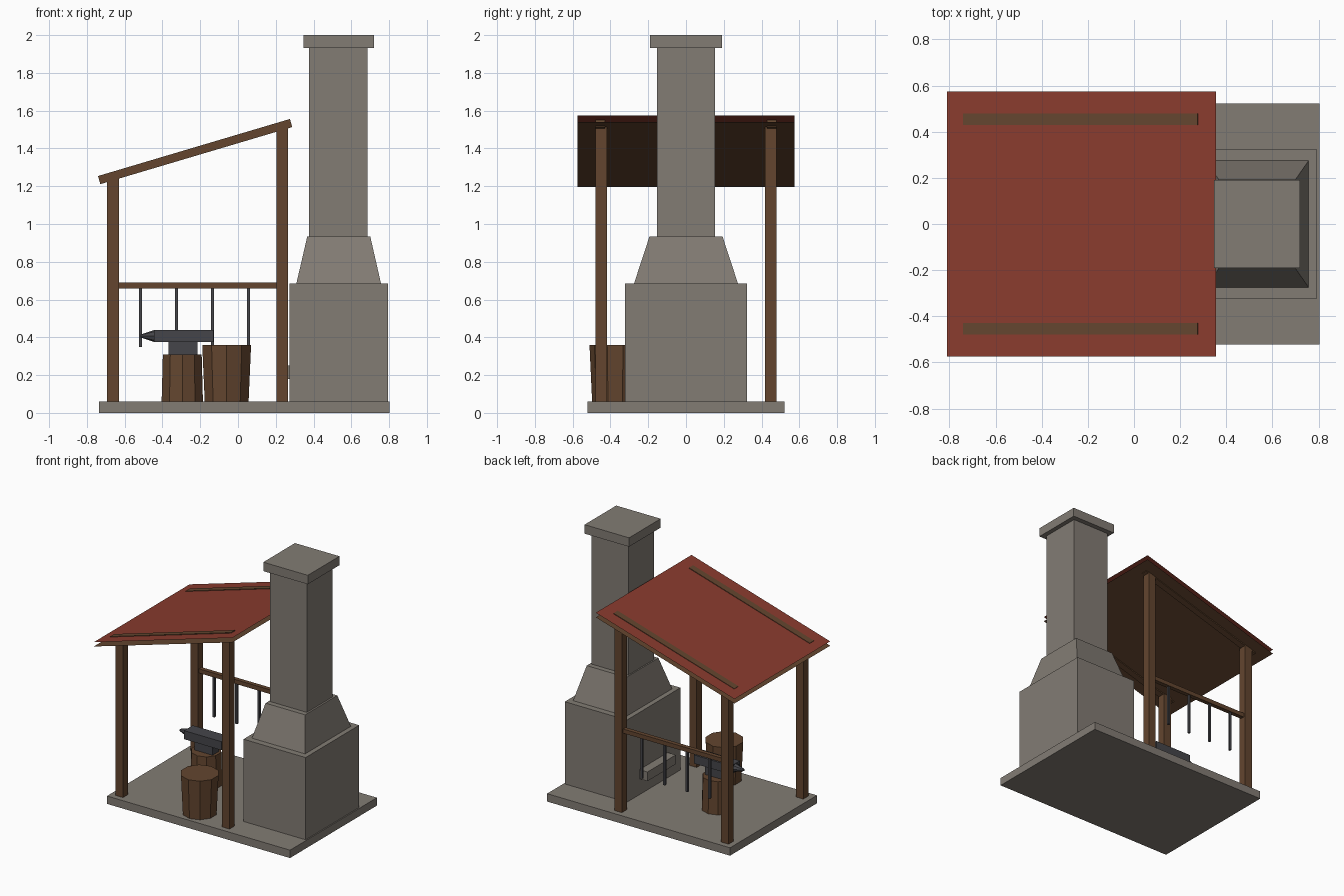
import bpy, bmesh, math
from mathutils import Matrix

if "Cube" in bpy.data.objects:
    bpy.data.objects.remove(bpy.data.objects["Cube"])


def material(name, rgb):
    m = bpy.data.materials.new(name)
    m.diffuse_color = (*rgb, 1)
    m.use_nodes = True
    m.node_tree.nodes["Principled BSDF"].inputs["Base Color"].default_value = m.diffuse_color
    return m


STONE = material("grey stone", (0.225, 0.202, 0.175))
WOOD = material("brown wood", (0.125, 0.060, 0.028))
RED = material("red roofing", (0.250, 0.044, 0.027))
IRON = material("dark iron", (0.060, 0.060, 0.068))


def finish(name, bm, mat):
    bmesh.ops.recalc_face_normals(bm, faces=bm.faces)
    me = bpy.data.meshes.new(name)
    bm.to_mesh(me)
    bm.free()
    me.materials.append(mat)
    ob = bpy.data.objects.new(name, me)
    bpy.context.collection.objects.link(ob)
    return ob


def frustum(name, lo, hi, z0, z1, mat):
    """Four-sided solid; lo and hi are (x0, x1, y0, y1) at heights z0 and z1."""
    bm = bmesh.new()
    rings = []
    for (x0, x1, y0, y1), z in ((lo, z0), (hi, z1)):
        rings.append([bm.verts.new(p) for p in
                      ((x0, y0, z), (x1, y0, z), (x1, y1, z), (x0, y1, z))])
    a, b = rings
    bm.faces.new(a)
    bm.faces.new(b)
    for i in range(4):
        j = (i + 1) % 4
        bm.faces.new((a[i], a[j], b[j], b[i]))
    return finish(name, bm, mat)


def box(name, x0, x1, y0, y1, z0, z1, mat):
    return frustum(name, (x0, x1, y0, y1), (x0, x1, y0, y1), z0, z1, mat)


def prism(name, profile, y0, y1, mat):
    """Extrude an (x, z) profile along y."""
    bm = bmesh.new()
    f = bm.faces.new([bm.verts.new((x, y0, z)) for x, z in profile])
    ext = bmesh.ops.extrude_face_region(bm, geom=[f])["geom"]
    bmesh.ops.translate(bm, vec=(0, y1 - y0, 0),
                        verts=[v for v in ext if isinstance(v, bmesh.types.BMVert)])
    return finish(name, bm, mat)


def drum(name, centre, r0, r1, depth, sides, mat, rot=Matrix()):
    bm = bmesh.new()
    bmesh.ops.create_cone(bm, cap_ends=True, segments=sides, radius1=r0, radius2=r1,
                          depth=depth, matrix=Matrix.Translation(centre) @ rot)
    return finish(name, bm, mat)


def sheet(name, z_low, z_high, facing, mat):
    """Thin sloping roof sheet with its normal facing up or down."""
    pts = [(-0.81, -0.575, z_low), (0.356, -0.575, z_high),
           (0.356, 0.575, z_high), (-0.81, 0.575, z_low)]
    me = bpy.data.meshes.new(name)
    me.from_pydata(pts, [], [(0, 1, 2, 3) if facing > 0 else (3, 2, 1, 0)])
    me.materials.append(mat)
    bpy.context.collection.objects.link(bpy.data.objects.new(name, me))


# Stone floor, hearth and chimney
box("floor_slab", -0.736, 0.803, -0.522, 0.522, 0, 0.06, STONE)
box("hearth", 0.272, 0.794, -0.322, 0.322, 0.06, 0.685, STONE)
box("hearth_ledge", 0.205, 0.28, -0.17, 0.17, 0.18, 0.25, STONE)
frustum("hood", (0.309, 0.757, -0.275, 0.275), (0.367, 0.70, -0.193, 0.193),
        0.685, 0.935, STONE)
box("chimney_shaft", 0.377, 0.686, -0.153, 0.153, 0.935, 1.94, STONE)
box("chimney_cap", 0.346, 0.72, -0.19, 0.19, 1.932, 2.0, STONE)

# Posts and rafters on both sides
for side, s in (("front", -1), ("back", 1)):
    y0, y1 = sorted((s * 0.418, s * 0.480))
    box(side + "_low_post", -0.694, -0.631, y0, y1, 0.06, 1.24, WOOD)
    box(side + "_high_post", 0.203, 0.264, y0, y1, 0.06, 1.52, WOOD)
    y0, y1 = sorted((s * 0.428, s * 0.478))
    prism(side + "_rafter", [(-0.741, 1.254), (0.275, 1.556), (0.287, 1.513),
                             (-0.729, 1.211)], y0, y1, WOOD)

# Roof: red covering above a wooden underside
sheet("roof_covering", 1.23, 1.575, 1, RED)
sheet("roof_underside", 1.197, 1.54, -1, WOOD)

# Tool rail with hanging tools
box("tool_rail", -0.64, 0.21, 0.433, 0.465, 0.658, 0.69, WOOD)
for i in range(4):
    x = -0.515 + 0.19 * i
    box(f"hanging_tool_{i + 1}", x - 0.008, x + 0.008, 0.441, 0.457, 0.35, 0.665, IRON)

# Anvil on its stump
AY = 0.04
drum("anvil_stump", (-0.295, AY, 0.185), 0.115, 0.108, 0.25, 10, WOOD)
box("anvil_waist", -0.367, -0.214, AY - 0.04, AY + 0.04, 0.31, 0.38, IRON)
box("anvil_body", -0.445, -0.13, AY - 0.052, AY + 0.052, 0.375, 0.44, IRON)
drum("anvil_horn", (-0.479, AY, 0.407), 0.032, 0.008, 0.072, 8, IRON,
     Matrix.Rotation(-math.pi / 2, 4, "Y"))

# Water barrel at the front
drum("barrel", (-0.06, -0.375, 0.21), 0.122, 0.136, 0.30, 10, WOOD)
